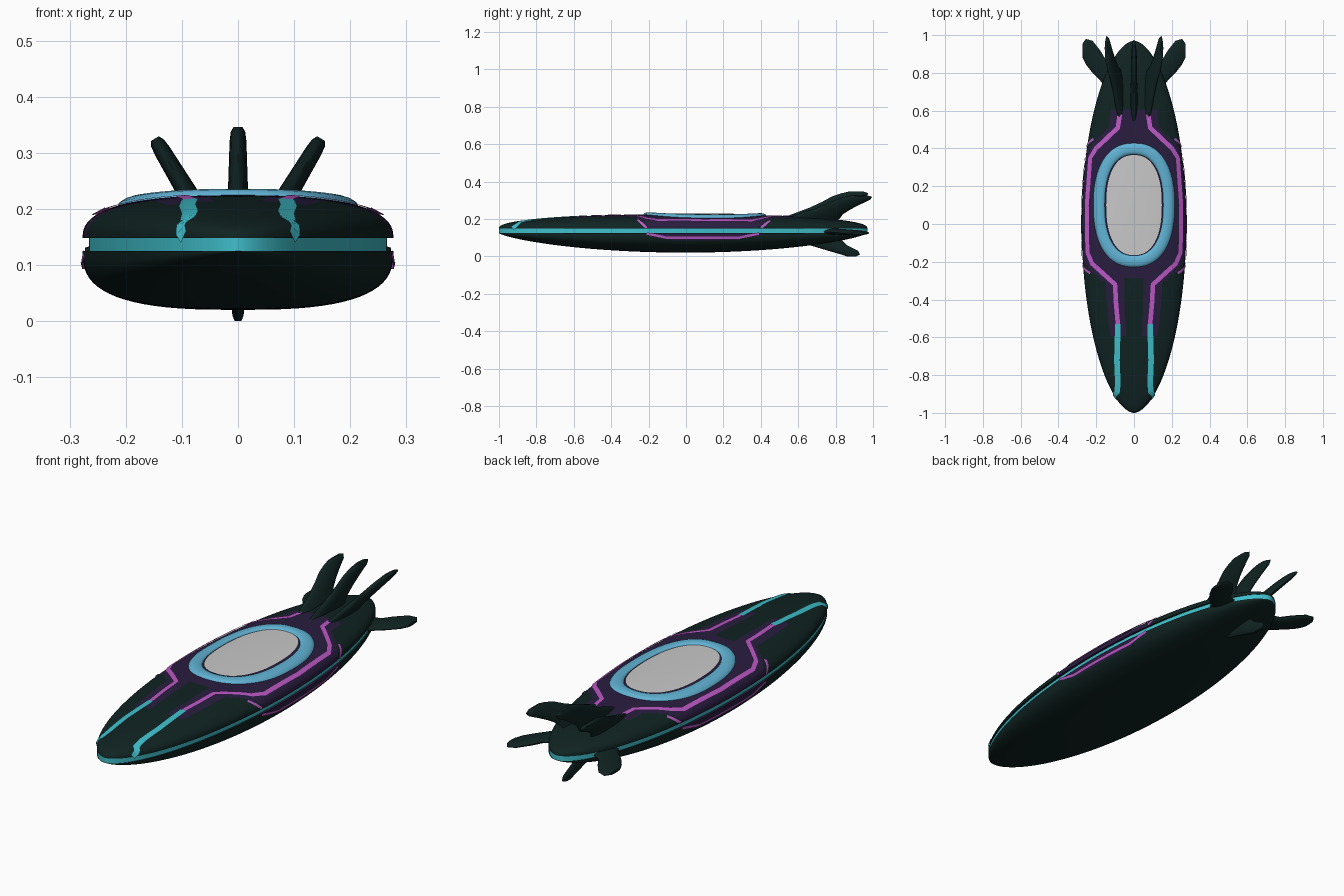
import bpy, bmesh, math
from mathutils import Vector

if "Cube" in bpy.data.objects:
    bpy.data.objects.remove(bpy.data.objects["Cube"])


def material(name, rgb):
    m = bpy.data.materials.new(name)
    m.diffuse_color = (*rgb, 1)
    m.use_nodes = True
    m.node_tree.nodes["Principled BSDF"].inputs["Base Color"].default_value = m.diffuse_color
    return m


DARK = material("dark_green", (0.005, 0.017, 0.016))
PURPLE = material("dark_purple", (0.022, 0.012, 0.05))
MAGENTA = material("magenta", (0.5, 0.1, 0.56))
CYAN = material("cyan", (0.05, 0.52, 0.6))
BLUE = material("light_blue", (0.12, 0.45, 0.66))
GREY = material("light_grey", (0.58, 0.58, 0.58))

Z_UP, Z_LOW = 0.148, 0.125      # edges of the seam groove
N_UP, N_LOW = 2.5, 2.8          # squareness of the upper and lower shells


def taper(y):
    u = -y if y < 0 else y / 0.97
    return max(1 - u * u, 1e-5)


def width(y): return 0.277 * taper(y) ** 0.56
def rise(y): return 0.078 * taper(y) ** 0.4
def drop(y): return 0.105 * taper(y) ** 0.73


def on_top(x, y):
    s = min(abs(x) / width(y), 0.998)
    return Vector((x, y, Z_UP + rise(y) * (1 - s ** N_UP) ** (1 / N_UP)))


def on_side(y, z):
    s, n = ((z - Z_UP) / rise(y), N_UP) if z > 0.137 else ((Z_LOW - z) / drop(y), N_LOW)
    s = min(max(s, 0), 0.998)
    return Vector((width(y) * (1 - s ** n) ** (1 / n), y, z))


def normal(p):
    def f(q):
        if p.z > 0.137:
            s, n = max(q.z - Z_UP, 0) / rise(q.y), N_UP
        else:
            s, n = max(Z_LOW - q.z, 0) / drop(q.y), N_LOW
        return (abs(q.x) / width(q.y)) ** n + s ** n
    e = 1e-3
    steps = [Vector(v) * e for v in ((1, 0, 0), (0, 1, 0), (0, 0, 1))]
    return Vector([f(p + d) - f(p - d) for d in steps]).normalized()


def build(name, verts, faces, mats, rule=None, mirror=False, recalc=True):
    me = bpy.data.meshes.new(name)
    me.from_pydata(verts, [], faces)
    for m in mats:
        me.materials.append(m)
    bm = bmesh.new()
    bm.from_mesh(me)
    if recalc:
        bmesh.ops.recalc_face_normals(bm, faces=bm.faces)
    if rule:
        for f in bm.faces:
            f.material_index = rule(f)
    bm.to_mesh(me)
    bm.free()
    ob = bpy.data.objects.new(name, me)
    bpy.context.collection.objects.link(ob)
    bpy.ops.object.select_all(action='DESELECT')
    ob.select_set(True)
    bpy.context.view_layer.objects.active = ob
    bpy.ops.object.shade_smooth_by_angle(angle=math.radians(40))
    if mirror:
        ob.modifiers.new("mirror", 'MIRROR').use_mirror_merge = False
    return ob


def loft(rings, caps=True, loop=False):
    n = len(rings[0])
    verts = [p for r in rings for p in r]
    faces = []
    for i in range(len(rings) if loop else len(rings) - 1):
        a, b = i * n, (i + 1) % len(rings) * n
        faces += [(a + j, a + (j + 1) % n, b + (j + 1) % n, b + j) for j in range(n)]
    if caps:
        faces += [tuple(range(n)), tuple(range(len(verts) - n, len(verts)))]
    return verts, faces


# Trim line running over the deck, as (x, y)
DECK_LINE = [(0.085, -0.53), (0.095, -0.42), (0.10, -0.32), (0.22, -0.21), (0.245, -0.15),
             (0.248, 0.1), (0.23, 0.35), (0.20, 0.40), (0.085, 0.51), (0.075, 0.58)]


def deck_x(y):
    for (x0, y0), (x1, y1) in zip(DECK_LINE, DECK_LINE[1:]):
        if y0 <= y <= y1:
            return x0 + (x1 - x0) * (y - y0) / (y1 - y0)
    return 0


def hull_colour(f):
    c = f.calc_center_median()
    x, y, z = abs(c.x), c.y, c.z
    if Z_LOW < z < Z_UP and abs(f.normal.z) < 0.5:
        return 2
    if z < Z_UP:                                   # side panel
        return int(z > 0.088 + max(0, -0.08 - y, y - 0.27) * 0.25 and -0.24 < y < 0.44)
    if y < -0.28 and x < 0.042:                    # dark centre strip of the bow
        return 0
    return int(-0.6 < y < 0.6 and x < max(deck_x(y), 0.08) + 0.045)


# Hull: upper shell, recessed seam band and lower shell in one loft
A, B = 48, 36
rings = []
for i in range(181):
    a = math.pi * i / 180
    y = -0.015 - 0.985 * math.cos(a)
    w, ring = width(y), []
    for j in range(A + 1):
        t = math.pi * j / A
        c, s = math.cos(t), abs(math.sin(t))
        ring.append((math.copysign(w * abs(c) ** (2 / N_UP), c), y, Z_UP + rise(y) * s ** (2 / N_UP)))
    ring += [(-w * 0.96, y, Z_UP), (-w * 0.96, y, Z_LOW)]
    for j in range(B + 1):
        t = math.pi * j / B
        c, s = -math.cos(t), abs(math.sin(t))
        ring.append((math.copysign(w * abs(c) ** (2 / N_LOW), c), y, Z_LOW - drop(y) * s ** (2 / N_LOW)))
    ring += [(w * 0.96, y, Z_LOW), (w * 0.96, y, Z_UP)]
    rings.append(ring)
build("hull", *loft(rings), [DARK, PURPLE, CYAN], hull_colour)


# Trim stripes: ribbons laid just above the hull
def stripe(name, path, place, wide, mat):
    pts = []
    for a, b in zip(path, path[1:]):
        k = max(2, int(math.dist(a, b) / 0.015))
        pts += [place(a[0] + (b[0] - a[0]) * i / k, a[1] + (b[1] - a[1]) * i / k) for i in range(k)]
    pts.append(place(*path[-1]))
    verts = []
    for i, p in enumerate(pts):
        n = normal(p)
        t = pts[min(i + 1, len(pts) - 1)] - pts[max(i - 1, 0)]
        side = n.cross(t).normalized() * wide / 2
        verts += [p + side + n * 0.004, p - side + n * 0.004]
    faces = [(2 * i + 1, 2 * i + 3, 2 * i + 2, 2 * i) for i in range(len(pts) - 1)]
    build(name, verts, faces, [mat], mirror=True, recalc=False)


stripe("deck_stripe", DECK_LINE, on_top, 0.024, MAGENTA)
stripe("bow_stripe", [(0.088, -0.89), (0.085, -0.84), (0.09, -0.72), (0.085, -0.53)],
       on_top, 0.03, CYAN)
stripe("bow_stripe_end", [(-0.925, 0.15), (-0.885, 0.182)], on_side, 0.026, CYAN)
stripe("side_stripe", [(-0.21, 0.122), (-0.1, 0.1), (0.28, 0.1), (0.39, 0.122)], on_side, 0.013, MAGENTA)
stripe("side_stripe_front", [(-0.26, 0.195), (-0.21, 0.152)], on_side, 0.013, MAGENTA)
stripe("side_stripe_rear", [(0.40, 0.152), (0.45, 0.19)], on_side, 0.013, MAGENTA)


# Cockpit: raised rim and flush pane
def oval(a, rx, ry):
    c, s = math.cos(a), math.sin(a)
    return (math.copysign(rx * abs(c) ** 0.85, c), 0.1 + math.copysign(ry * abs(s) ** 0.85, s))


rings = []
for i in range(80):
    a = math.tau * i / 80
    ring = []
    for j in range(12):
        p = math.tau * j / 12
        off = 0.03 * math.cos(p)
        ring.append(on_top(*oval(a, 0.185 + off, 0.298 + off)) + Vector((0, 0, 0.011 * math.sin(p))))
    rings.append(ring)
build("cockpit_rim", *loft(rings, caps=False, loop=True), [BLUE])

lift = Vector((0, 0, 0.004))
verts = [on_top(0, 0.1) + lift]
for k in range(1, 7):
    verts += [on_top(*oval(math.tau * i / 64, 0.147 * k / 6, 0.265 * k / 6)) + lift for i in range(64)]
faces = [(0, 1 + i, 1 + (i + 1) % 64) for i in range(64)]
for k in range(5):
    a, b = 1 + 64 * k, 65 + 64 * k
    faces += [(a + i, b + i, b + (i + 1) % 64, a + (i + 1) % 64) for i in range(64)]
build("cockpit_pane", verts, faces, [GREY], recalc=False)


# Fins: elliptical sections (span, front y, rear y, half thickness) stacked along a direction
def fin(name, stations, root, angle, shift=0, mirror=False):
    up = Vector((math.sin(angle), 0, math.cos(angle)))
    across = Vector((math.cos(angle), 0, -math.sin(angle)))
    rings = []
    for s, y0, y1, h in stations:
        mid, half = (y0 + y1) / 2 + shift, (y1 - y0) / 2
        rings.append([Vector(root) + up * s + across * h * math.sin(t) +
                      Vector((0, mid + half * math.cos(t), 0))
                      for t in (math.tau * j / 20 for j in range(20))])
    build(name, *loft(rings), [DARK], mirror=mirror)


TALL = [(0, 0.50, 0.80, 0.018), (0.03, 0.58, 0.82, 0.018), (0.06, 0.66, 0.86, 0.017),
        (0.09, 0.725, 0.91, 0.016), (0.12, 0.78, 0.965, 0.015), (0.137, 0.83, 0.975, 0.013),
        (0.146, 0.87, 0.95, 0.008)]
fin("top_fin", TALL, (0, 0, 0.2), 0)
fin("top_side_fin", TALL, (0.073, 0, 0.2), math.radians(31), 0.02, True)
fin("side_fin", [(0, 0.62, 0.84, 0.016), (0.07, 0.72, 0.87, 0.016), (0.10, 0.76, 0.92, 0.015),
                 (0.14, 0.80, 0.97, 0.014), (0.175, 0.845, 0.98, 0.012), (0.193, 0.88, 0.955, 0.007)],
    (0.08, 0, 0.137), math.radians(94), 0, True)
fin("bottom_fin", [(0, 0.56, 0.82, 0.014), (0.04, 0.66, 0.86, 0.013), (0.07, 0.76, 0.92, 0.012),
                   (0.09, 0.83, 0.93, 0.01), (0.1, 0.86, 0.91, 0.006)], (0, 0, 0.1), math.pi)
